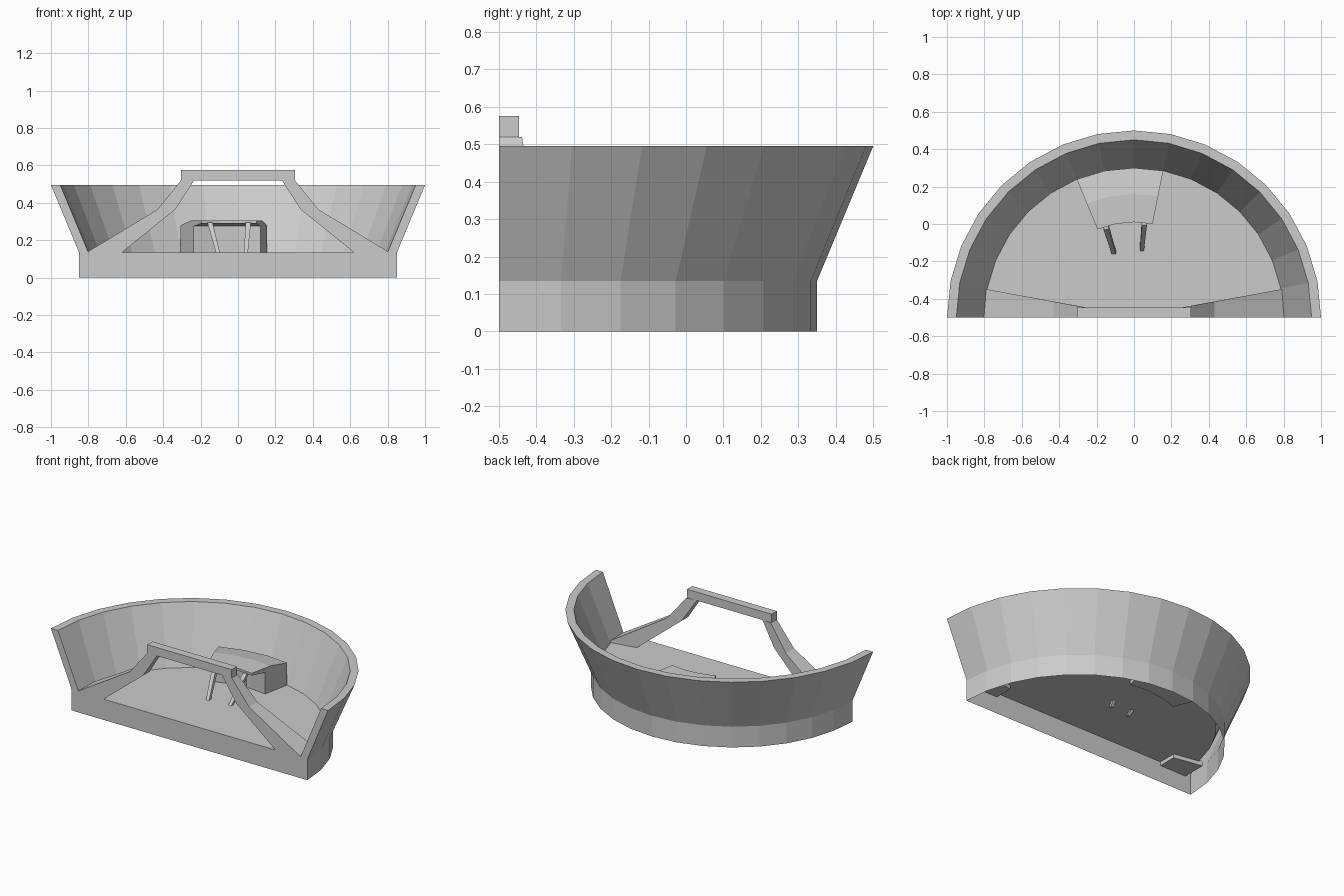
import bpy, bmesh
from math import sin, cos, radians
from mathutils import Vector

if "Cube" in bpy.data.objects:
    bpy.data.objects.remove(bpy.data.objects["Cube"])

STEP = 11.25      # angular width of one facet
CY = -0.5         # centre line of the half bowl


def finish(name, bm):
    bmesh.ops.remove_doubles(bm, verts=bm.verts, dist=1e-5)
    bmesh.ops.recalc_face_normals(bm, faces=bm.faces)
    me = bpy.data.meshes.new(name)
    bm.to_mesh(me)
    bm.free()
    ob = bpy.data.objects.new(name, me)
    bpy.context.collection.objects.link(ob)
    return ob


def sweep(bm, profile, first, last, closed):
    """Turn an (r, z) profile about the bowl centre; steps count from +y toward +x."""
    rows = []
    for i in range(first, last + 1):
        a = radians(i * STEP)
        rows.append([bm.verts.new((r * sin(a), CY + r * cos(a), z)) for r, z in profile])
    n = len(profile)
    for A, B in zip(rows, rows[1:]):
        for j in range(n if closed else n - 1):
            k = (j + 1) % n
            bm.faces.new((A[j], A[k], B[k], B[j]))
    return rows


def prism(bm, front, back):
    f = [bm.verts.new(p) for p in front]
    b = [bm.verts.new(p) for p in back]
    n = len(f)
    bm.faces.new(f)
    bm.faces.new(b[::-1])
    for i in range(n):
        j = (i + 1) % n
        bm.faces.new((f[i], b[i], b[j], f[j]))


# Half bowl: outer wall, rim, inner wall, floor and flat front, open underneath
bm = bmesh.new()
rows = sweep(bm, [(.85, 0), (.85, .135), (1, .495), (.95, .495), (.8, .135), (0, .135)],
             -8, 8, False)
bm.faces.new(rows[0] + rows[-1][-2::-1])
finish("bowl", bm)

# Front frame: two bent legs that deepen outward and a straight top bar
def back_y(x):
    return -.45 + max(0, abs(x) - .24) * .185

outer = [(.81, .11), (.81, .135), (.43, .365), (.305, .52), (.305, .575)]
inner = [(.235, .52), (.335, .365), (.62, .135), (.62, .11)]
bm = bmesh.new()
for s in (-1, 1):
    path = [(s * x, z) for x, z in outer[:4] + inner]
    prism(bm, [(x, -.5, z) for x, z in path], [(x, back_y(x), z) for x, z in path])
finish("frame_legs", bm)
bm = bmesh.new()
bar = [(-.305, .52), (.305, .52), (.305, .575), (-.305, .575)]
prism(bm, [(x, -.5, z) for x, z in bar], [(x, -.446, z) for x, z in bar])
finish("frame_top_bar", bm)

# Booth against the back wall with an overhanging roof
bm = bmesh.new()
rows = sweep(bm, [(.62, .11), (.62, .275), (.51, .29), (.51, .305), (.66, .305),
                  (.8, .28), (.8, .11)], -2, 1, True)
bm.faces.new(rows[0])
bm.faces.new(rows[-1][::-1])
finish("booth", bm)

# Door panel on the booth's front facet
a = radians(-STEP / 2)
along, out = Vector((cos(a), -sin(a), 0)), Vector((-sin(a), -cos(a), 0))
mid = Vector((0, CY, 0)) - out * .617
door = [mid + along * u + Vector((0, 0, z))
        for u, z in ((-.038, .12), (.038, .12), (.038, .235), (-.038, .235))]
bm = bmesh.new()
prism(bm, [p + out * .004 for p in door], [p - out * .006 for p in door])
finish("door", bm)

# Slanted props under the roof
for name, top, foot in (("prop_left", (-.15, -.015, .295), (-.1, -.175, .105)),
                        ("prop_right", (.055, .005, .295), (.04, -.16, .105))):
    bm = bmesh.new()
    ends = []
    for p, w in ((top, .014), (foot, .01)):
        ends.append([(p[0] + sx * w, p[1] + sy * w, p[2])
                     for sx, sy in ((-1, -1), (1, -1), (1, 1), (-1, 1))])
    prism(bm, *ends)
    finish(name, bm)
